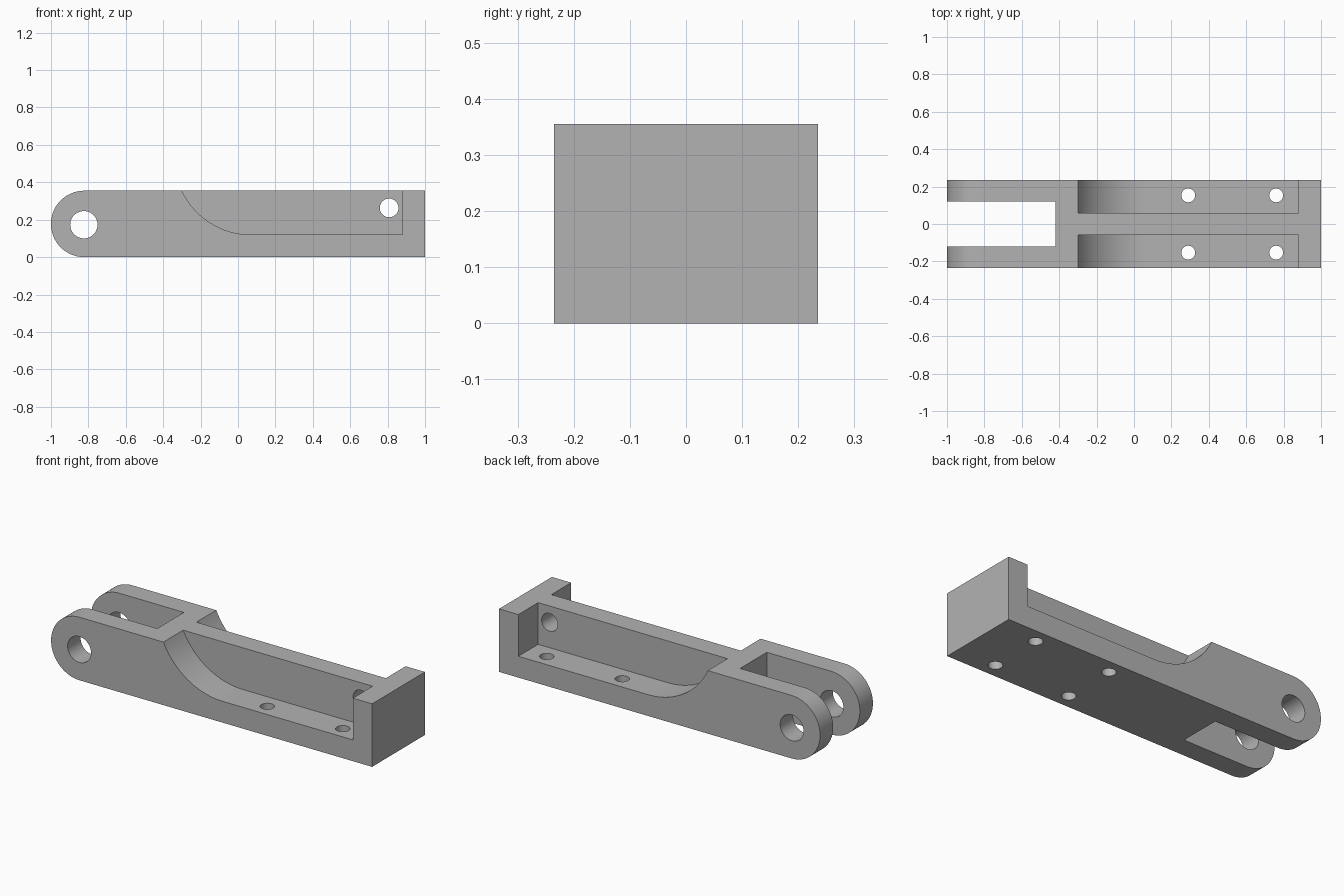
import bpy, bmesh
from math import sin, cos, pi, asin

cube = bpy.data.objects.get("Cube")
if cube:
    bpy.data.objects.remove(cube, do_unlink=True)

HALF_W, H = 0.235, 0.355      # half width and height of the bar
R = H / 2                     # rounded end radius

grey = bpy.data.materials.new("plain grey")
grey.use_nodes = True
colour = (0.45, 0.45, 0.45, 1)
grey.diffuse_color = colour
grey.node_tree.nodes["Principled BSDF"].inputs["Base Color"].default_value = colour


def arc(cx, cz, r, start, end, n):
    return [(cx + r * cos(start + (end - start) * i / n),
             cz + r * sin(start + (end - start) * i / n)) for i in range(n + 1)]


def prism(name, outline, low, high, axis="y"):
    """Extrude an outline in xz along y, or an outline in xy along z."""
    def point(p, d):
        return (p[0], d, p[1]) if axis == "y" else (p[0], p[1], d)
    bm = bmesh.new()
    face = bm.faces.new([bm.verts.new(point(p, low)) for p in outline])
    new = bmesh.ops.extrude_face_region(bm, geom=[face])["geom"]
    shift = (0, high - low, 0) if axis == "y" else (0, 0, high - low)
    bmesh.ops.translate(bm, vec=shift, verts=[v for v in new if isinstance(v, bmesh.types.BMVert)])
    bmesh.ops.recalc_face_normals(bm, faces=bm.faces)
    mesh = bpy.data.meshes.new(name)
    bm.to_mesh(mesh)
    bm.free()
    mesh.materials.append(grey)
    ob = bpy.data.objects.new(name, mesh)
    bpy.context.collection.objects.link(ob)
    return ob


def circle(cx, cz, r, n=48):
    return arc(cx, cz, r, 0, 2 * pi, n)[:-1]


# Bar with one rounded end
outline = arc(R - 1, R, R, pi / 2, 3 * pi / 2, 40) + [(1, 0), (1, H)]
arm = prism("clevis_arm", outline, -HALF_W, HALF_W)

# Fork slot, pivot hole and small hole through the web
cutters = [
    prism("fork_slot", [(-1.1, -0.119), (-0.42, -0.119), (-0.42, 0.119), (-1.1, 0.119)],
          -0.1, 0.5, "z"),
    prism("pivot_hole", circle(-0.824, 0.173, 0.073), -0.4, 0.4),
    prism("web_hole", circle(0.808, 0.263, 0.05), -0.15, 0.15),
]

# Side pockets with a curved run-in, leaving the central web
floor, run_x, run_r = 0.12, 0.07, 0.409
top = pi + asin((floor + run_r - H) / run_r)
pocket = arc(run_x, floor + run_r, run_r, top, 1.5 * pi, 24)
pocket += [(0.88, floor), (0.88, 0.5), (pocket[0][0], 0.5)]
for side in (-1, 1):
    low, high = sorted((side * 0.059, side * 0.3))
    cutters.append(prism("side_pocket", pocket, low, high))
    # Bolt holes through the pocket floor
    for x in (0.29, 0.76):
        cutters.append(prism("bolt_hole", circle(x, side * 0.153, 0.037, 32), -0.1, 0.3, "z"))

# Cut everything out and drop the cutters
bpy.ops.object.select_all(action="DESELECT")
bpy.context.view_layer.objects.active = arm
arm.select_set(True)
for cutter in cutters:
    cutter.hide_render = True
    mod = arm.modifiers.new("cut", "BOOLEAN")
    mod.operation, mod.solver, mod.object = "DIFFERENCE", "EXACT", cutter
    bpy.ops.object.modifier_apply(modifier=mod.name)
    bpy.data.objects.remove(cutter, do_unlink=True)

# Smooth curves, flat planes
bpy.ops.object.shade_smooth_by_angle(angle=pi / 6)
for poly in arm.data.polygons:
    if poly.area > 0.02:
        poly.use_smooth = False
